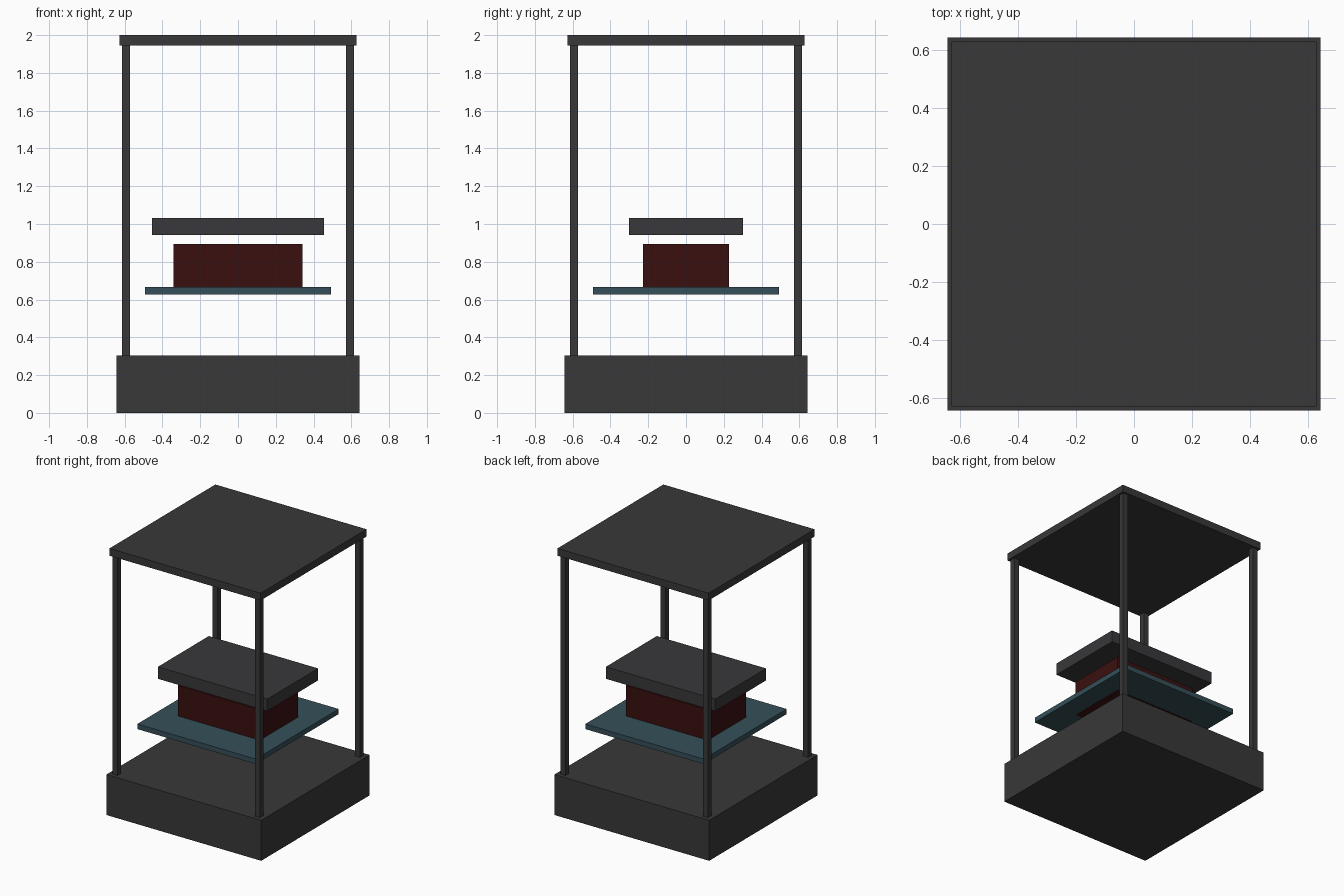
import bpy

cube = bpy.data.objects.get("Cube")
if cube:
    bpy.data.objects.remove(cube, do_unlink=True)


def material(name, rgb):
    m = bpy.data.materials.new(name)
    m.use_nodes = True
    m.diffuse_color = (*rgb, 1)
    m.node_tree.nodes["Principled BSDF"].inputs["Base Color"].default_value = (*rgb, 1)
    return m


def box(name, width, depth, bottom, top, mat, x=0, y=0):
    bpy.ops.mesh.primitive_cube_add(size=1, location=(x, y, (bottom + top) / 2))
    ob = bpy.context.object
    ob.name = name
    ob.scale = (width, depth, top - bottom)
    bpy.ops.object.transform_apply(location=False, rotation=False, scale=True)
    ob.data.materials.append(mat)
    return ob


charcoal = material("charcoal", (0.04, 0.04, 0.04))
slate = material("cool charcoal", (0.04, 0.04, 0.043))
maroon = material("dark red", (0.042, 0.005, 0.005))
teal = material("dull teal", (0.035, 0.078, 0.098))

# Frame: base, corner posts and roof
box("base", 1.286, 1.286, 0, 0.304, charcoal)
box("roof", 1.256, 1.256, 1.945, 2, charcoal)
for side, sx in (("left", 1), ("right", -1)):
    for end, sy in (("front", -1), ("back", 1)):
        box(f"{end}_{side}_post", 0.042, 0.042, 0.304, 1.945,
            charcoal, sx * 0.592, sy * 0.592)

# Floating stack: plate, block set through it, and upper slab
box("plate", 0.984, 0.984, 0.628, 0.666, teal)
box("block", 0.682, 0.455, 0.627, 0.895, maroon)
box("upper_slab", 0.908, 0.604, 0.943, 1.033, slate)
